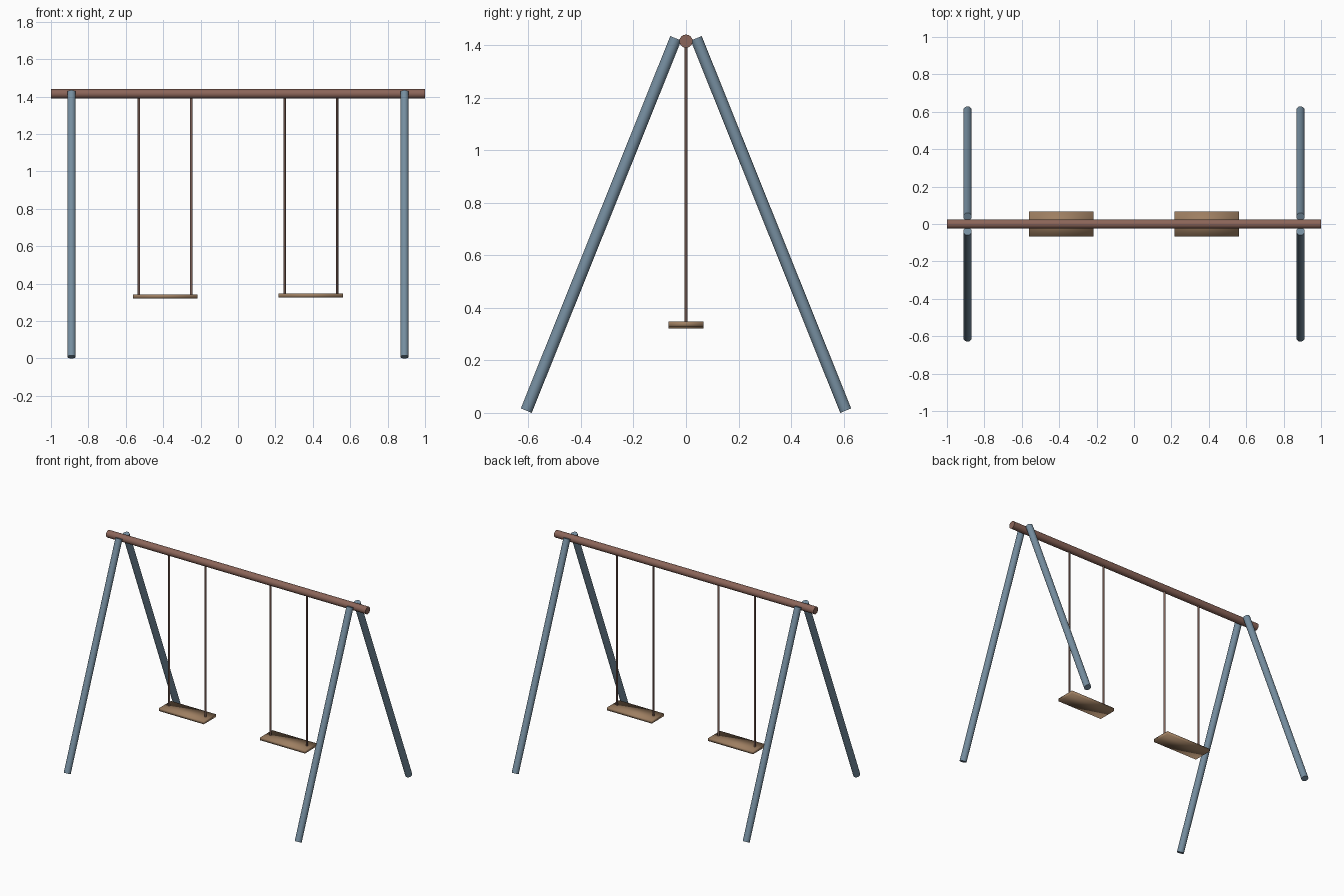
import bpy
from mathutils import Vector

cube = bpy.data.objects.get("Cube")
if cube:
    bpy.data.objects.remove(cube, do_unlink=True)


def material(name, rgb):
    m = bpy.data.materials.new(name)
    m.use_nodes = True
    m.diffuse_color = (*rgb, 1)
    m.node_tree.nodes["Principled BSDF"].inputs["Base Color"].default_value = (*rgb, 1)
    return m


BEAM = material("red brown wood", (0.26, 0.13, 0.10))
LEG = material("blue grey paint", (0.18, 0.27, 0.35))
ROPE = material("dull brown rope", (0.22, 0.125, 0.10))
SEAT = material("tan wood", (0.34, 0.21, 0.12))


def rod(name, start, end, radius, mat, sides=24):
    """Smooth cylinder with flat caps between two points."""
    start, end = Vector(start), Vector(end)
    axis = end - start
    bpy.ops.mesh.primitive_cylinder_add(vertices=sides, radius=radius,
                                        depth=axis.length, location=(start + end) / 2)
    ob = bpy.context.object
    ob.name = name
    ob.rotation_euler = axis.to_track_quat("Z", "Y").to_euler()
    ob.data.materials.append(mat)
    bpy.ops.object.shade_smooth_by_angle()
    return ob


def seat_board(name, x, z):
    """Thin board with soft shading across its edges."""
    bpy.ops.mesh.primitive_cube_add(size=1, location=(x, 0, z))
    ob = bpy.context.object
    ob.name = name
    ob.scale = (0.345, 0.132, 0.02)
    bpy.ops.object.transform_apply(location=False, rotation=False, scale=True)
    ob.data.materials.append(SEAT)
    bpy.ops.object.shade_smooth()


# Top beam
rod("top_beam", (-1, 0, 1.415), (1, 0, 1.415), 0.025, BEAM)

for side, sx, seat_z in (("left", 1, 0.337), ("right", -1, 0.332)):
    # Splayed leg pair
    for end, sy in (("front", -1), ("back", 1)):
        rod(f"{end}_{side}_leg", (sx * 0.89, sy * 0.608, 0.0085),
            (sx * 0.89, sy * 0.039, 1.426), 0.0225, LEG)
    # Swing: board and two ropes
    seat_board(f"{side}_seat", sx * 0.39, seat_z)
    for place, dx in (("inner", -0.14), ("outer", 0.14)):
        x = sx * (0.39 + dx)
        rod(f"{side}_{place}_rope", (x, 0, seat_z), (x, 0, 1.41), 0.0065, ROPE, 12)
